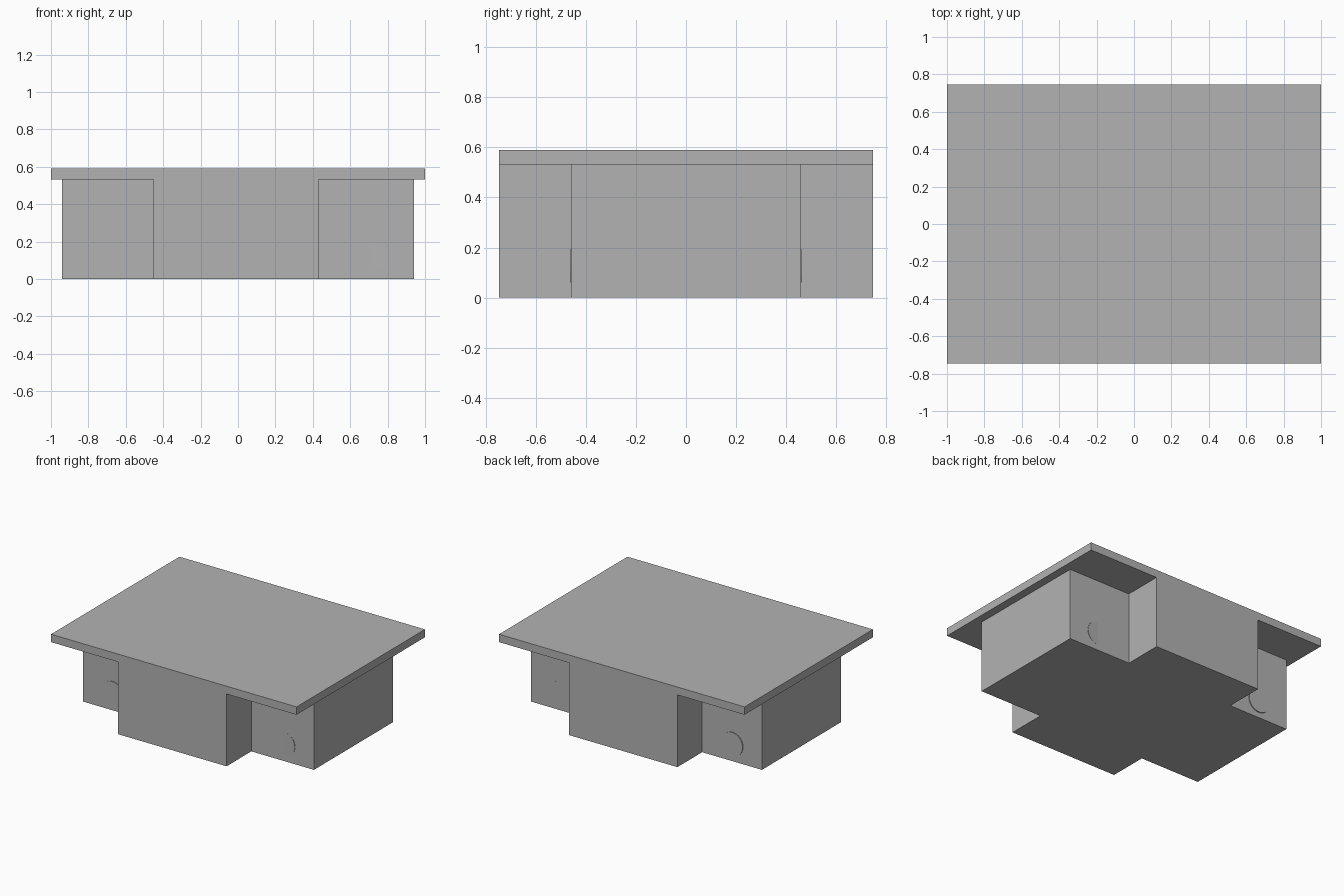
import bpy, bmesh, math
from mathutils import Matrix

cube = bpy.data.objects.get("Cube")
if cube:
    bpy.data.objects.remove(cube, do_unlink=True)

COLOUR = (0.45, 0.45, 0.45, 1)
grey = bpy.data.materials.new("plain grey")
grey.use_nodes = True
grey.diffuse_color = COLOUR
grey.node_tree.nodes["Principled BSDF"].inputs["Base Color"].default_value = COLOUR

HALF_X, HALF_Y = 1.0, 0.747
UNDER, TOP = 0.532, 0.59          # underside and top of the slab
LEFT, RIGHT = -0.453, 0.43        # sides of the central block
SIDE_X, SIDE_Y = 0.94, 0.459      # half sizes of the side blocks


def add_object(name, bm):
    bmesh.ops.recalc_face_normals(bm, faces=bm.faces)
    mesh = bpy.data.meshes.new(name)
    bm.to_mesh(mesh)
    bm.free()
    mesh.materials.append(grey)
    obj = bpy.data.objects.new(name, mesh)
    bpy.context.collection.objects.link(obj)
    return obj


# Slab and central block: one T-shaped section run from front to back
section = [(LEFT, 0), (RIGHT, 0), (RIGHT, UNDER), (HALF_X, UNDER),
           (HALF_X, TOP), (-HALF_X, TOP), (-HALF_X, UNDER), (LEFT, UNDER)]
bm = bmesh.new()
face = bm.faces.new([bm.verts.new((x, -HALF_Y, z)) for x, z in section])
ext = bmesh.ops.extrude_face_region(bm, geom=[face])
verts = [v for v in ext["geom"] if isinstance(v, bmesh.types.BMVert)]
bmesh.ops.translate(bm, verts=verts, vec=(0, 2 * HALF_Y, 0))
body = add_object("slab_and_body", bm)

# Side blocks: one wide box merged into the body
bm = bmesh.new()
height = (UNDER + TOP) / 2
bmesh.ops.create_cube(bm, size=1, matrix=Matrix.Translation((0, 0, height / 2))
                      @ Matrix.Diagonal((2 * SIDE_X, 2 * SIDE_Y, height, 1)))
sides = add_object("side_blocks", bm)
union = body.modifiers.new("merge_sides", 'BOOLEAN')
union.operation = 'UNION'
union.solver = 'EXACT'
union.object = sides
bpy.context.view_layer.objects.active = body
bpy.ops.object.modifier_apply(modifier=union.name)
bpy.data.objects.remove(sides, do_unlink=True)

# Round buttons, barely standing out of the side blocks; the +x pair leans inward
for end, ysign in (("front", -1), ("back", 1)):
    for side, xsign in (("right", -1), ("left", 1)):
        proud = 0.006 if xsign < 0 else 0.0
        lean = 0 if xsign < 0 else -ysign * math.radians(-2)
        bm = bmesh.new()
        bmesh.ops.create_cone(
            bm, cap_ends=True, segments=32, radius1=0.087, radius2=0.087, depth=0.04,
            matrix=Matrix.Translation((xsign * 0.7, ysign * (SIDE_Y + proud - 0.02), 0.127))
            @ Matrix.Rotation(lean, 4, 'Z') @ Matrix.Rotation(math.pi / 2, 4, 'X'))
        button = add_object(f"{end}_{side}_button", bm)
        bpy.ops.object.select_all(action='DESELECT')
        button.select_set(True)
        bpy.context.view_layer.objects.active = button
        bpy.ops.object.shade_smooth_by_angle(angle=math.radians(30))
